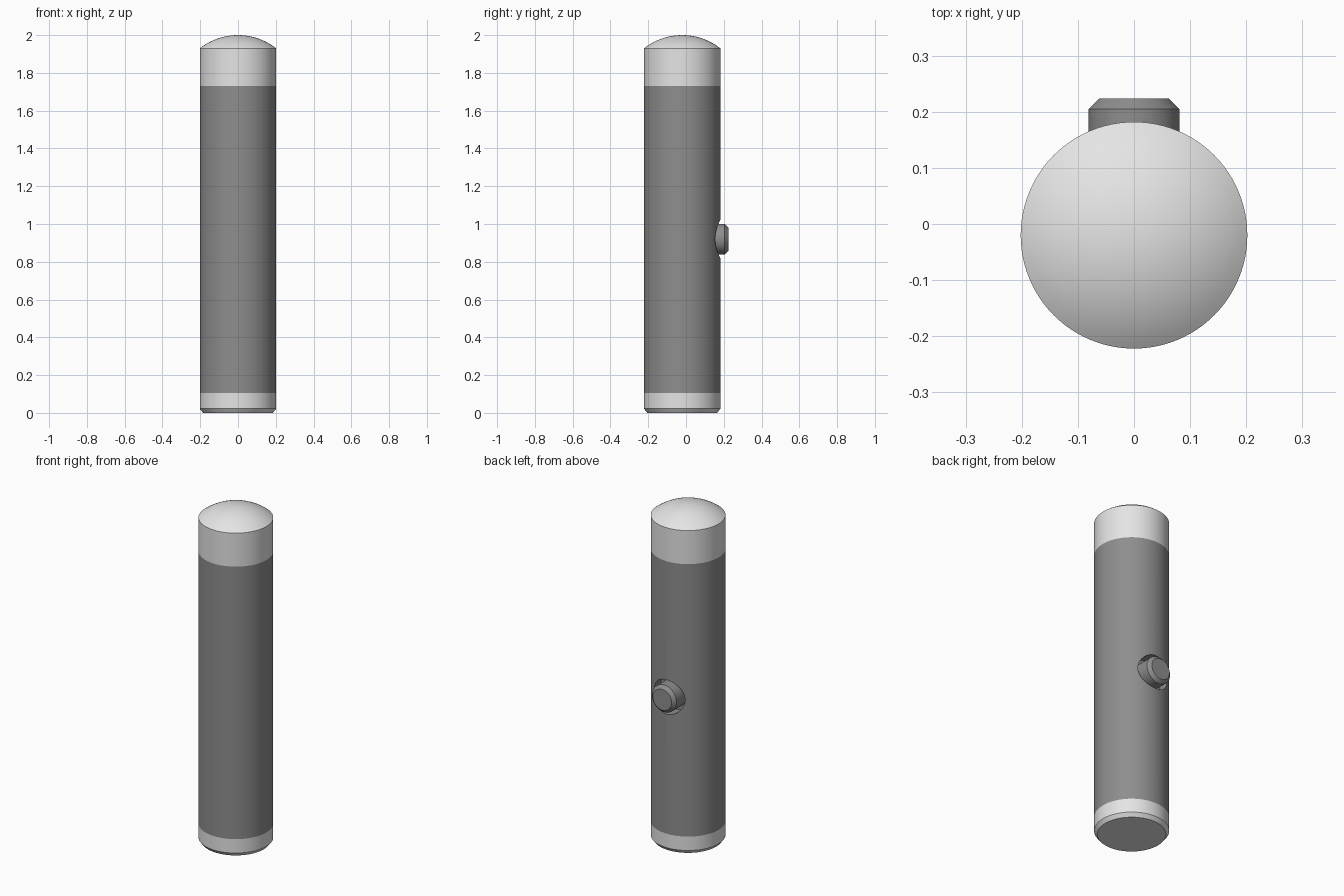
import bpy
import math
from mathutils import Matrix

cube = bpy.data.objects.get("Cube")
if cube:
    bpy.data.objects.remove(cube, do_unlink=True)

SEGMENTS = 96
AXIS_Y = -0.02          # the barrel sits forward to make room for the button
RADIUS = 0.202
BUTTON_Z = 0.92


def make_material(name, value):
    mat = bpy.data.materials.new(name)
    mat.use_nodes = True
    color = (value, value, value, 1)
    mat.diffuse_color = color
    mat.node_tree.nodes["Principled BSDF"].inputs["Base Color"].default_value = color
    return mat


def lathe(name, profile, mat, matrix):
    """Turn (radius, height) points about the z axis; close both ends."""
    verts, faces, rings = [], [], []
    for r, h in profile:
        start = len(verts)
        if r == 0:
            verts.append((0, 0, h))
            rings.append([start] * SEGMENTS)
            continue
        for i in range(SEGMENTS):
            a = math.tau * i / SEGMENTS
            verts.append((r * math.cos(a), r * math.sin(a), h))
        rings.append(list(range(start, start + SEGMENTS)))
    for low, high in zip(rings, rings[1:]):
        for i in range(SEGMENTS):
            j = (i + 1) % SEGMENTS
            quad = [low[i], low[j], high[j], high[i]]
            faces.append(list(dict.fromkeys(quad)))
    faces.append(rings[0][::-1])
    if profile[-1][0] > 0:
        faces.append(rings[-1])
    mesh = bpy.data.meshes.new(name)
    mesh.from_pydata(verts, [], faces)
    mesh.transform(matrix)
    mesh.materials.append(mat)
    obj = bpy.data.objects.new(name, mesh)
    bpy.context.collection.objects.link(obj)
    return obj


def activate(obj):
    bpy.ops.object.select_all(action='DESELECT')
    obj.select_set(True)
    bpy.context.view_layer.objects.active = obj


light = make_material("light grey", 0.78)
dark = make_material("dark grey", 0.27)
upright = Matrix.Translation((0, AXIS_Y, 0))
# Turns the lathe axis to point backwards (+y) at the button's height
backward = Matrix.Translation((0, 0, BUTTON_Z)) @ Matrix.Rotation(-math.pi / 2, 4, 'X')

# Bottom cap with a chamfered foot
bottom_cap = lathe("bottom_cap", [(0.185, 0), (RADIUS, 0.022), (RADIUS, 0.105)],
                   light, upright)

# Barrel with a round recess for the button
barrel = lathe("barrel", [(RADIUS, 0.105), (RADIUS, 1.73)], dark, upright)
cutter = lathe("recess_cutter", [(0.102, 0.1), (0.102, 0.4)], dark, backward)
cutter.hide_render = True
cut = barrel.modifiers.new("recess", 'BOOLEAN')
cut.operation = 'DIFFERENCE'
cut.solver = 'EXACT'
cut.object = cutter
activate(barrel)
bpy.ops.object.modifier_apply(modifier=cut.name)
bpy.data.objects.remove(cutter, do_unlink=True)

# Top cap: straight collar under a shallow spherical dome
rim, height = 1.93, 0.07
sphere = (RADIUS ** 2 + height ** 2) / (2 * height)
sweep = math.asin(RADIUS / sphere)
steps = 12
dome = []
for i in range(steps):
    a = sweep * (1 - i / steps)
    dome.append((sphere * math.sin(a), rim + height - sphere * (1 - math.cos(a))))
top_cap = lathe("top_cap", [(RADIUS, 1.73)] + dome + [(0, rim + height)], light, upright)

# Chamfered push button on the back
button = lathe("button", [(0.081, 0.09), (0.081, 0.205), (0.062, 0.224)], dark, backward)

for part in (bottom_cap, barrel, top_cap, button):
    activate(part)
    bpy.ops.object.shade_smooth_by_angle(angle=math.radians(25))
